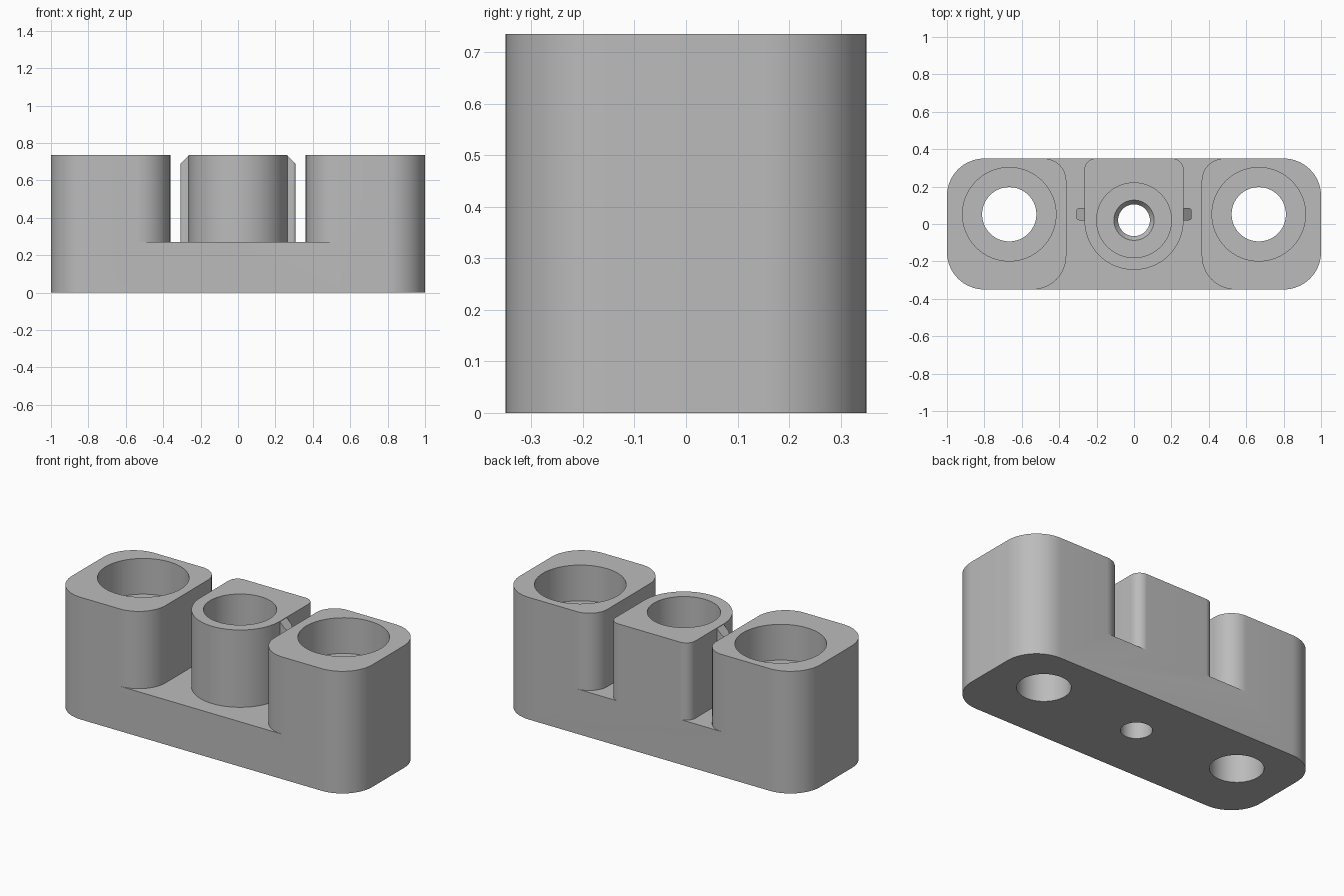
import bpy, bmesh, math

default = bpy.data.objects.get("Cube")
if default:
    bpy.data.objects.remove(default, do_unlink=True)

grey = bpy.data.materials.new("plain grey")
grey.use_nodes = True
colour = (0.5, 0.5, 0.5, 1)
grey.diffuse_color = colour
grey.node_tree.nodes["Principled BSDF"].inputs["Base Color"].default_value = colour

HEIGHT, DECK = 0.735, 0.27
HALF_DEPTH = 0.35


def make_object(name, bm):
    bmesh.ops.recalc_face_normals(bm, faces=bm.faces)
    mesh = bpy.data.meshes.new(name)
    bm.to_mesh(mesh)
    bm.free()
    mesh.materials.append(grey)
    obj = bpy.data.objects.new(name, mesh)
    bpy.context.collection.objects.link(obj)
    return obj


def rounded_prism(name, x0, x1, y0, y1, z0, z1, radii, steps=16, top=None):
    """Upright block; radii run front right, back right, back left, front left."""
    bm = bmesh.new()
    corners = [(x1, y0, -1, 1), (x1, y1, -1, -1), (x0, y1, 1, -1), (x0, y0, 1, 1)]
    ring = []
    for i, ((cx, cy, sx, sy), r) in enumerate(zip(corners, radii)):
        count = steps if r else 0
        for k in range(count + 1):
            a = math.pi / 2 * (i - 1 + k / max(count, 1))
            ring.append(bm.verts.new((cx + r * (sx + math.cos(a)),
                                      cy + r * (sy + math.sin(a)), z0)))
    bmesh.ops.remove_doubles(bm, verts=ring, dist=0.0001)
    face = bm.faces.new([v for v in ring if v.is_valid])
    out = bmesh.ops.extrude_face_region(bm, geom=[face])["geom"]
    for v in out:
        if isinstance(v, bmesh.types.BMVert):
            v.co.z = top(v.co.x) if top else z1
    return make_object(name, bm)


def cone(name, x, y, z0, z1, r0, r1):
    bm = bmesh.new()
    bmesh.ops.create_cone(bm, cap_ends=True, segments=64, radius1=r0, radius2=r1,
                          depth=z1 - z0)
    bmesh.ops.translate(bm, verts=bm.verts, vec=(x, y, (z0 + z1) / 2))
    return make_object(name, bm)


def combine(target, tool, operation):
    mod = target.modifiers.new(operation, 'BOOLEAN')
    mod.operation, mod.solver, mod.object = operation, 'EXACT', tool
    bpy.context.view_layer.objects.active = target
    bpy.ops.object.modifier_apply(modifier=mod.name)
    bpy.data.objects.remove(tool, do_unlink=True)


# Base plate
body = rounded_prism("mounting_block", -1, 1, -HALF_DEPTH, HALF_DEPTH, 0, DECK, [0.2] * 4)

# End towers
INNER = 0.362
combine(body, rounded_prism("left_tower", INNER, 1, -HALF_DEPTH, HALF_DEPTH, 0, HEIGHT,
                            [0.2, 0.2, 0.12, 0.18]), 'UNION')
combine(body, rounded_prism("right_tower", -1, -INNER, -HALF_DEPTH, HALF_DEPTH, 0, HEIGHT,
                            [0.18, 0.12, 0.2, 0.2]), 'UNION')

# Centre post, round at the front and square at the back
POST = 0.265
combine(body, rounded_prism("centre_post", -POST, POST, 0.02 - POST, HALF_DEPTH, 0.1, HEIGHT,
                            [POST, 0.06, 0.06, POST], steps=32), 'UNION')

# Side ribs with sloping tops
for side in (-1, 1):
    xs = sorted((side * 0.262, side * 0.308))
    r = 0.015
    radii = [r, r, 0, 0] if side > 0 else [0, 0, r, r]
    combine(body, rounded_prism("rib", *xs, 0.02, 0.085, 0.2, HEIGHT, radii, 6,
                                lambda x: HEIGHT + 0.262 - abs(x)), 'UNION')

# Counterbored holes in the towers
for side in (-1, 1):
    x = side * 0.667
    combine(body, cone("tower_bore", x, 0.052, 0.52, 1, 0.25, 0.25), 'DIFFERENCE')
    combine(body, cone("tower_hole", x, 0.052, -0.1, 0.6, 0.145, 0.145), 'DIFFERENCE')

# Centre bore, countersink and through hole
combine(body, cone("post_bore", 0, 0.02, DECK, 1, 0.2, 0.2), 'DIFFERENCE')
combine(body, cone("post_countersink", 0, 0.02, DECK - 0.03, DECK + 0.01, 0.085, 0.115),
        'DIFFERENCE')
combine(body, cone("post_hole", 0, 0.02, -0.1, 0.4, 0.085, 0.085), 'DIFFERENCE')

# Clean flat areas and smooth the curves
bm = bmesh.new()
bm.from_mesh(body.data)
bmesh.ops.remove_doubles(bm, verts=bm.verts, dist=0.0001)
bmesh.ops.dissolve_limit(bm, angle_limit=0.002, verts=bm.verts, edges=bm.edges)
bm.to_mesh(body.data)
bm.free()

bpy.ops.object.select_all(action='DESELECT')
body.select_set(True)
bpy.context.view_layer.objects.active = body
bpy.ops.object.shade_smooth_by_angle(angle=math.radians(30))
